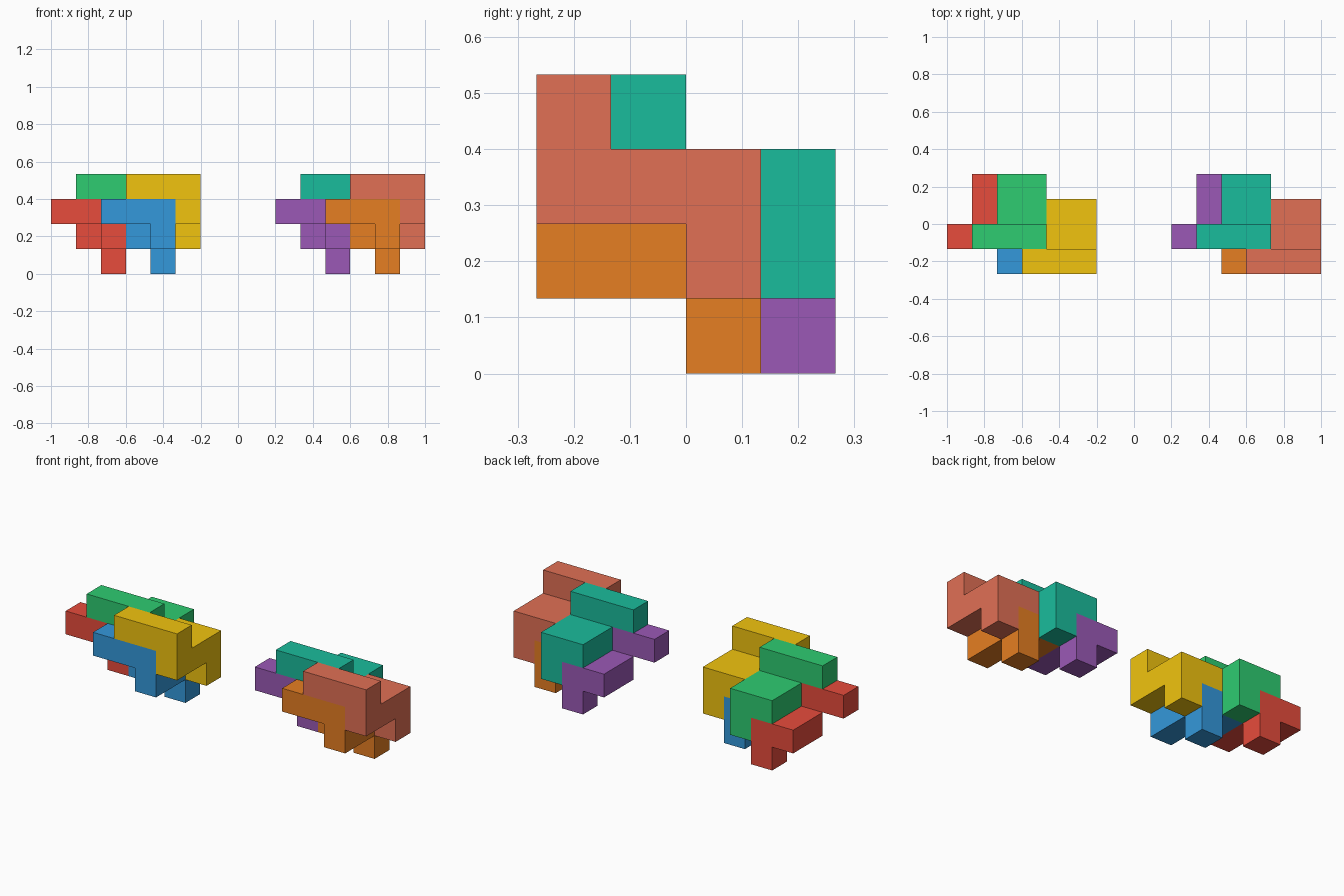
import bpy, bmesh
from mathutils import Vector

if "Cube" in bpy.data.objects:
    bpy.data.objects.remove(bpy.data.objects["Cube"])

U = 2 / 15                                  # edge of one cube
CORNER = Vector((-1, -2 * U, 0))            # low corner of the left assembly

# One puzzle piece: boxes as (start cell, size in cells)
BOXES = [((2, 0, 2), (3, 1, 1)),            # long bar
         ((4, 0, 1), (1, 1, 1)),            # drop below the bar end
         ((3, 1, 1), (2, 2, 1)),            # square plate
         ((4, 2, 0), (1, 1, 1))]            # foot
CELLS = {(x + i, y + j, z + k) for (x, y, z), (a, b, c) in BOXES
         for i in range(a) for j in range(b) for k in range(c)}


def srgb(hex_code):
    vals = [int(hex_code[i:i + 2], 16) / 255 for i in (0, 2, 4)]
    return [v / 12.92 if v < 0.04045 else ((v + 0.055) / 1.055) ** 2.4 for v in vals] + [1]


def make_piece(name, shift, color):
    bm = bmesh.new()
    for cell in CELLS:
        base = CORNER + (Vector(cell) + Vector(shift)) * U
        for axis in range(3):
            for side in (0, 1):
                # Skip faces shared with a neighbouring cube
                near = list(cell)
                near[axis] += 2 * side - 1
                if tuple(near) in CELLS:
                    continue
                n, a, b = Vector(), Vector(), Vector()
                n[axis], a[(axis + 1) % 3], b[(axis + 2) % 3] = side * U, U, U
                loop = [n, n + a, n + a + b, n + b]
                if not side:
                    loop.reverse()
                bm.faces.new([bm.verts.new(base + p) for p in loop])
    bmesh.ops.remove_doubles(bm, verts=bm.verts, dist=1e-4)
    # Merge coplanar squares into clean flat faces
    bmesh.ops.dissolve_limit(bm, angle_limit=0.01, verts=bm.verts, edges=bm.edges)
    mesh = bpy.data.meshes.new(name)
    bm.to_mesh(mesh)
    bm.free()
    mat = bpy.data.materials.new(name + "_color")
    mat.diffuse_color = srgb(color)
    mat.use_nodes = True
    mat.node_tree.nodes["Principled BSDF"].inputs["Base Color"].default_value = mat.diffuse_color
    mesh.materials.append(mat)
    bpy.context.collection.objects.link(bpy.data.objects.new(name, mesh))


# Identical pieces interlock: front/back pairs, each with a lower and an upper piece
SLOTS = [("front_lower", (0, 0, 0)), ("front_upper", (1, 0, 1)),
         ("back_lower", (-2, 1, 0)), ("back_upper", (-1, 1, 1))]
ASSEMBLIES = [("left", 0, ["3498db", "f1c40f", "e74c3c", "2ecc71"]),
              ("right", 9, ["e67e22", "e17055", "9b59b6", "1abc9c"])]
for side, dx, colors in ASSEMBLIES:
    for (slot, (x, y, z)), color in zip(SLOTS, colors):
        make_piece(f"{side}_{slot}_piece", (x + dx, y, z), color)
